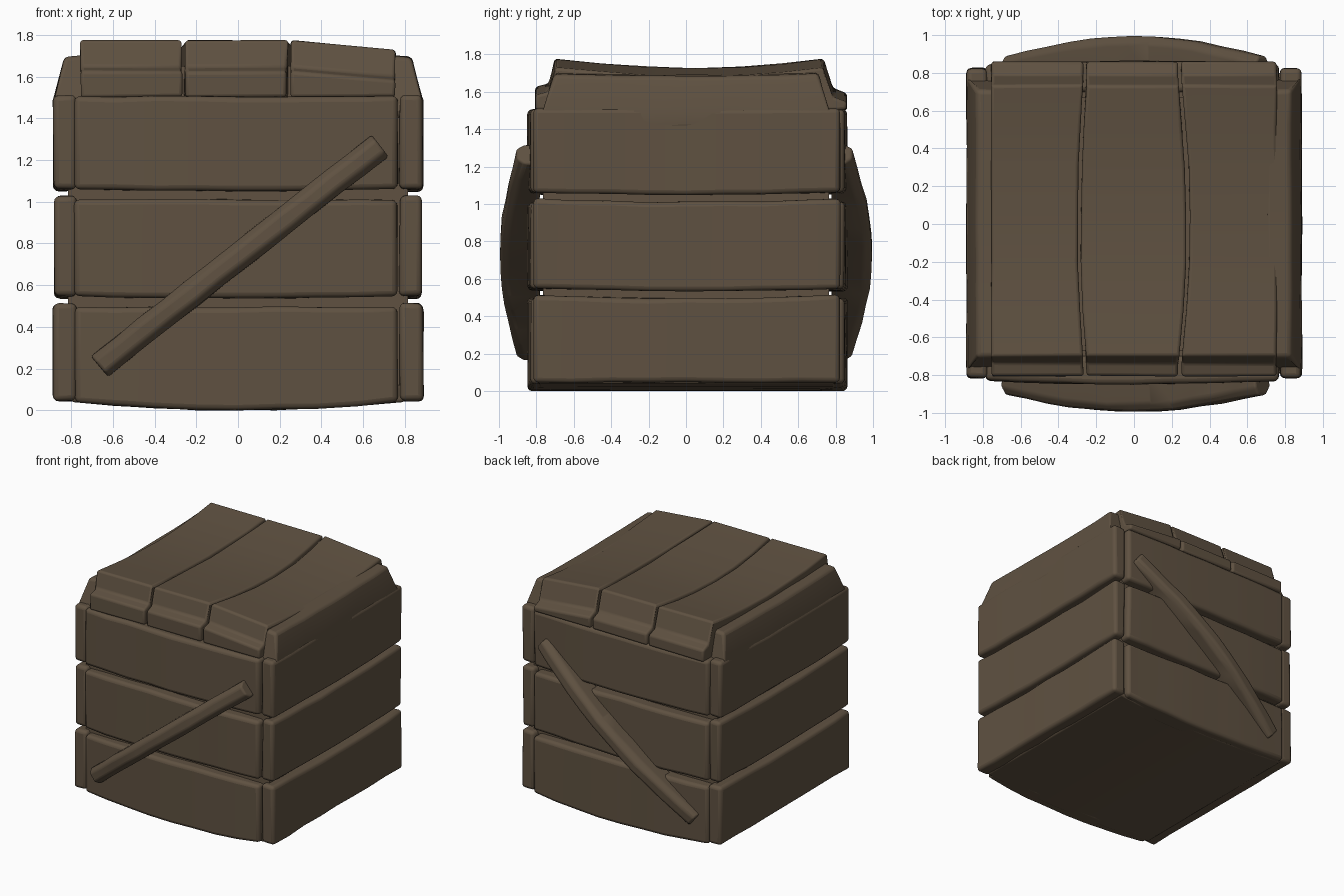
import bpy, bmesh, math, random

if "Cube" in bpy.data.objects:
    bpy.data.objects.remove(bpy.data.objects["Cube"])

random.seed(4)
wood = bpy.data.materials.new("dark brown wood")
wood.diffuse_color = (0.115, 0.083, 0.053, 1)
wood.use_nodes = True
wood.node_tree.nodes["Principled BSDF"].inputs["Base Color"].default_value = wood.diffuse_color


def loft(name, sections, bevel=0.02, jitter=0.004):
    """Skin equal-length loops, cap both ends, round the edges."""
    bm = bmesh.new()
    loops = []
    for sec in sections:
        loops.append([bm.verts.new([c + random.uniform(-jitter, jitter) for c in p]) for p in sec])
    n = len(loops[0])
    for a, b in zip(loops, loops[1:]):
        for i in range(n):
            j = (i + 1) % n
            bm.faces.new((a[i], a[j], b[j], b[i]))
    bm.faces.new(loops[0])
    bm.faces.new(loops[-1])
    bmesh.ops.recalc_face_normals(bm, faces=bm.faces)
    me = bpy.data.meshes.new(name)
    bm.to_mesh(me)
    bm.free()
    me.materials.append(wood)
    ob = bpy.data.objects.new(name, me)
    bpy.context.collection.objects.link(ob)
    if bevel:
        m = ob.modifiers.new("rounded edges", 'BEVEL')
        m.width, m.segments, m.limit_method = bevel, 3, 'ANGLE'
        m.angle_limit = math.radians(35)
    bpy.ops.object.select_all(action='DESELECT')
    bpy.context.view_layer.objects.active = ob
    ob.select_set(True)
    bpy.ops.object.shade_smooth_by_angle(angle=math.radians(40))
    return ob


def steps(a, b, n=8):
    return [a + (b - a) * i / n for i in range(n + 1)]


def box(name, x, y, z):
    loft(name, [[(x, -y, z[0]), (x, y, z[0]), (x, y, z[1]), (x, -y, z[1])] for x in (-x, x)], 0, 0)


# Inner body filling the grooves
box("inner_body", 0.815, 0.765, (0.06, 1.48))
box("inner_body_top", 0.70, 0.67, (1.4, 1.65))

# Slightly bellied base
loft("base", [[(x, -0.79, 0.04 * (x / 0.8) ** 2), (x, 0.80, 0.04 * (x / 0.8) ** 2),
               (x, 0.80, 0.12), (x, -0.79, 0.12)] for x in steps(-0.8, 0.8)], 0.015, 0.001)

tiers = [(0.01, 0.495), (0.535, 1.01), (1.05, 1.505)]
for k, (z0, z1) in enumerate(tiers):
    # Front and back planks, sagging and swelling a little in the middle
    for name, s, face in (("front", -1, 0.83), ("back", 1, 0.845)):
        secs = []
        for x in steps(-0.785, 0.765):
            q = (x / 0.78) ** 2
            zb = 0.04 * q if k == 0 else z0 + 0.012 * q
            yo = s * (face + 0.018 * (1 - q))
            secs.append([(x, s * 0.7, zb), (x, yo, zb), (x, yo, z1), (x, s * 0.7, z1)])
        loft(f"{name}_plank_{k + 1}", secs, 0.026)
    # Side planks covering the corners
    for name, s in (("left", -1), ("right", 1)):
        xo = s * (0.888, 0.88, 0.886)[k]
        zb = max(z0, 0.045)
        secs = []
        for y in steps(-0.815, 0.825):
            q = (y / 0.82) ** 2
            zt = z1 + (0.02 * q if k < 2 else 0.005)
            zl = zb + (0.012 * q if k else 0)
            secs.append([(s * 0.775, y, zl), (xo, y, zl), (xo, y, zt), (s * 0.775, y, zt)])
        loft(f"{name}_plank_{k + 1}", secs, 0.026)

# Sloped upper side boards
for name, s in (("left", -1), ("right", 1)):
    secs = []
    for t in steps(-1, 1):
        sag = 0.012 * (1 - t * t)
        secs.append([(s * 0.70, t * 0.78, 1.40), (s * 0.882, t * 0.78, 1.40), (s * 0.884, t * 0.78, 1.49),
                     (s * 0.833, t * 0.705, 1.695 - sag), (s * 0.70, t * 0.705, 1.705 - sag)])
    loft(f"{name}_upper_board", secs, 0.022, 0.003)

# Lid planks: side profile (y, top z) with end lips and a sagging middle
lid = [(-0.805, 1.625), (-0.735, 1.645), (-0.70, 1.778), (-0.45, 1.75), (-0.2, 1.733), (0.05, 1.727),
       (0.3, 1.735), (0.52, 1.75), (0.735, 1.775), (0.785, 1.62), (0.86, 1.59)]
#        left edge, bow, right edge, bow, drop at right edge
lid_planks = [(-0.755, 0, -0.268, -0.03, 0), (-0.252, -0.03, 0.232, 0.045, 0), (0.25, 0.045, 0.755, 0, 0.045)]
for k, (xa, ba, xb, bb, drop) in enumerate(lid_planks):
    secs = []
    for y, z in lid:
        bow = max(0, 1 - (y / 0.75) ** 2)
        a, b = xa + ba * bow, xb + bb * bow
        secs.append([(a, y, 1.50), (b, y, 1.50), (b, y, z - drop), (a, y, z)])
    loft(f"lid_plank_{k + 1}", secs, 0.016, 0.003)

# Diagonal braces bulging out from the front and back
x0, z0, x1, z1 = -0.665, 0.21, 0.68, 1.27
ang = math.atan2(z1 - z0, x1 - x0)
for name, s, end in (("front", -1, 0.905), ("back", 1, 0.89)):
    secs = []
    for t in steps(0, 1, 12):
        out = end + (0.995 - end) * math.sin(math.pi * t)
        cx, cz = x0 + (x1 - x0) * t, z0 + (z1 - z0) * t
        prof = [(-0.064, 0.78), (-0.064, out - 0.04), (-0.034, out), (0.034, out), (0.064, out - 0.04), (0.064, 0.78)]
        secs.append([(cx - w * math.sin(ang), s * y, cz + w * math.cos(ang)) for w, y in prof])
    loft(f"{name}_brace", secs, 0.014, 0.004)
